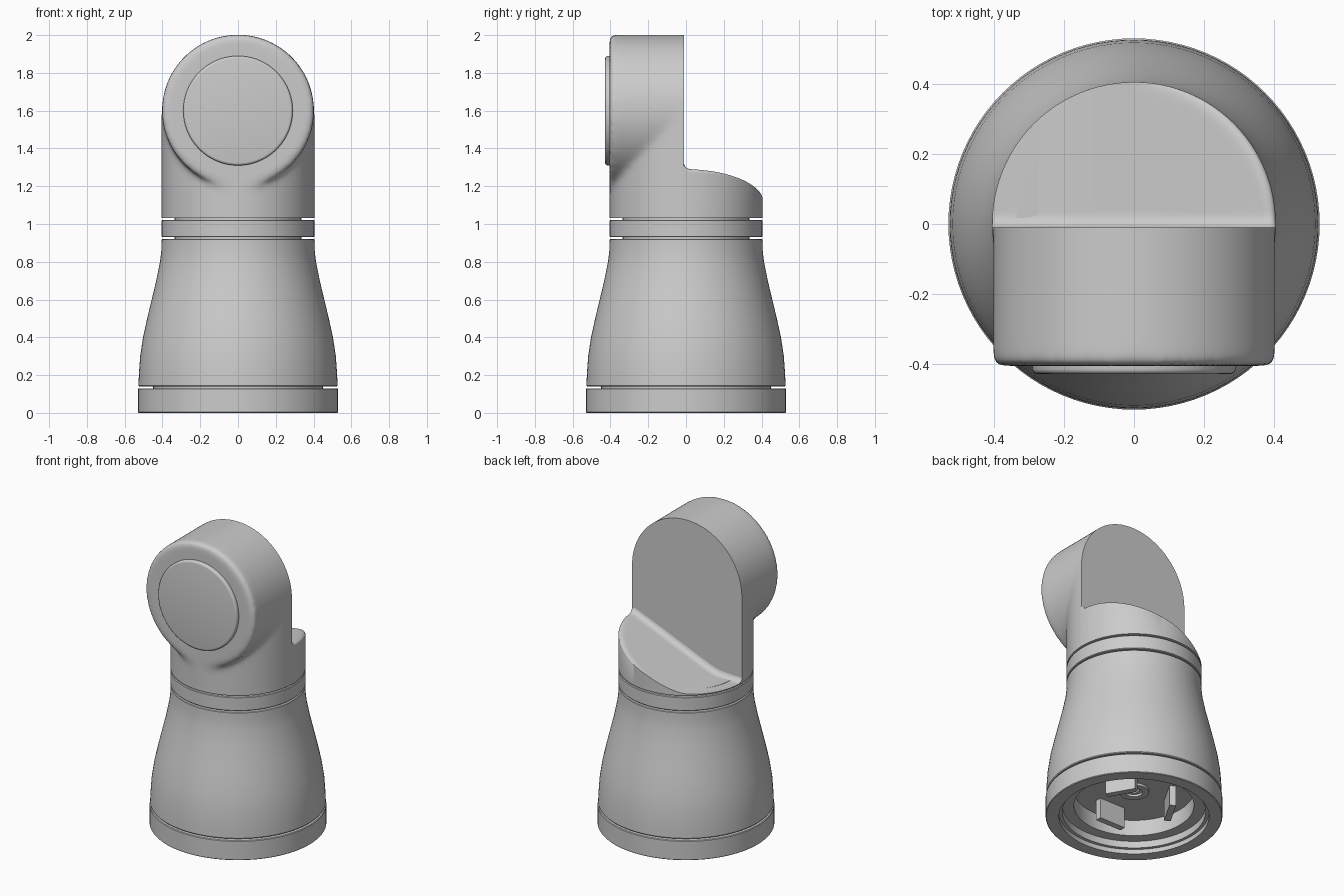
import bpy, bmesh
from math import sin, cos, pi, sqrt, radians
from mathutils import Matrix, Vector

if "Cube" in bpy.data.objects:
    bpy.data.objects.remove(bpy.data.objects["Cube"])


def finish(name, bm, angle=32):
    bmesh.ops.recalc_face_normals(bm, faces=bm.faces)
    me = bpy.data.meshes.new(name)
    bm.to_mesh(me)
    bm.free()
    me.shade_smooth()
    me.set_sharp_from_angle(angle=radians(angle))
    ob = bpy.data.objects.new(name, me)
    bpy.context.collection.objects.link(ob)
    return ob


def lathe(name, profile, seg=96):
    """Spin a closed (radius, z) outline round the z axis."""
    bm = bmesh.new()
    rings = [[bm.verts.new((r * cos(2 * pi * i / seg), r * sin(2 * pi * i / seg), z))
              for i in range(seg)] for r, z in profile]
    for a, b in zip(rings, rings[1:] + rings[:1]):
        for i in range(seg):
            j = (i + 1) % seg
            bm.faces.new((a[i], a[j], b[j], b[i]))
    bmesh.ops.remove_doubles(bm, verts=bm.verts, dist=1e-5)
    return finish(name, bm)


def cylinder(bm, r, depth, matrix, seg=128):
    bmesh.ops.create_cone(bm, cap_ends=True, segments=seg, radius1=r, radius2=r,
                          depth=depth, matrix=matrix)


FRONT = Matrix.Rotation(pi / 2, 4, 'X')

# Base ring with stepped inner lip
lathe("base_ring", [(.45, 0), (.526, 0), (.53, .004), (.53, .126), (.526, .13),
                    (.36, .13), (.36, .075), (.43, .075), (.43, .03), (.45, .03)])

# Flared lower shell
lathe("lower_shell", [(.36, .14), (.523, .14), (.527, .145), (.525, .2), (.518, .3),
                      (.503, .4), (.481, .5), (.457, .6), (.433, .7), (.413, .8),
                      (.406, .86), (.405, .917), (.401, .92), (.3, .92), (.3, .86), (.36, .3)])

# Collar between shell and head
lathe("collar_ring", [(.3, .93), (.401, .93), (.405, .934), (.405, 1.018), (.401, 1.022),
                      (.3, 1.022)])

# Recessed cores seen in the gaps
lathe("lower_gap_core", [(.36, .12), (.45, .12), (.45, .15), (.36, .15)])
lathe("upper_gap_core", [(0, .9), (.335, .9), (.335, 1.04), (0, 1.04)])

# Mounting plate and hub inside the base
lathe("mounting_plate", [(.03, .18), (.37, .18), (.37, .2), (.03, .2)])
lathe("mounting_hub", [(.05, .165), (.09, .165), (.09, .19), (.05, .19)], 32)

# Three brackets under the plate
for k in range(3):
    bm = bmesh.new()
    m = (Matrix.Rotation(radians(30 + 120 * k), 4, 'Z') @ Matrix.Translation((.22, 0, .115))
         @ Matrix.Diagonal((.04, .19, .14, 1)))
    bmesh.ops.create_cube(bm, size=1, matrix=m)
    finish("bracket_%d" % (k + 1), bm)

# Head: vertical post blended into a horizontal drum
bm = bmesh.new()
cylinder(bm, .402, .605, Matrix.Translation((0, -.1025, 1.6)) @ FRONT)
cylinder(bm, .405, .8, Matrix.Translation((0, 0, 1.2)))
blend = finish("head_blend", bm)
rm = blend.modifiers.new("remesh", 'REMESH')
rm.mode = 'VOXEL'
rm.voxel_size = .012
sm = blend.modifiers.new("smooth", 'SMOOTH')
sm.factor = .5
sm.iterations = 25
dg = bpy.context.evaluated_depsgraph_get()
bm = bmesh.new()
bm.from_object(blend, dg)
bpy.data.objects.remove(blend)
for co, no in (((0, -.01, 0), (0, 1, 0)), ((0, 0, 1.032), (0, 0, -1))):
    cut = bmesh.ops.bisect_plane(bm, geom=bm.verts[:] + bm.edges[:] + bm.faces[:], dist=1e-5,
                                 plane_co=Vector(co), plane_no=Vector(no), clear_outer=True)
    edges = [e for e in cut["geom_cut"] if isinstance(e, bmesh.types.BMEdge)]
    bmesh.ops.holes_fill(bm, edges=edges, sides=0)
finish("head", bm, 40)

# Round cover on the drum front
bm = bmesh.new()
cylinder(bm, .29, .05, Matrix.Translation((0, -.403, 1.6)) @ FRONT, 96)
rim = [e for e in bm.edges if all(v.co.y < -.42 for v in e.verts)]
bmesh.ops.bevel(bm, geom=rim, offset=.014, segments=4, profile=.5, affect='EDGES')
finish("front_cover", bm)

# Sloped shoulder behind the head, filleted against the flat wall
R, N = .405, 72
Y0 = -.012


def rounding(radius, d):
    """Height of a quarter-circle fillet at distance d from its edge."""
    d = min(max(d, 0), radius)
    return radius - sqrt(max(0, radius ** 2 - (radius - d) ** 2))


def shoulder_height(x, y):
    slope = .42 * x + 1.13
    z = .5 * (slope + 1.036 + sqrt((slope - 1.036) ** 2 + .0004))
    z += rounding(.04, y - Y0)
    d = R - sqrt(x * x + max(y, 0) ** 2)
    return z - rounding(.035, d) * max(x, 0) / R * .8


steps = [0, .012, .025, .045, .07, .1, .13, .2, .3, .4, .5, .6, .7, .8, .86, .9, .93, .95,
         .97, .985, .995, 1]
bm = bmesh.new()
cols = []
for i in range(N + 1):
    a = pi * i / N
    x, edge = R * cos(a), R * sin(a)
    pts = []
    for t in steps:
        y = Y0 + t * (edge - Y0)
        pts.append(bm.verts.new((x, y, shoulder_height(x, y))))
    pts.append(bm.verts.new((x, edge, 1.032)))
    pts.append(bm.verts.new((x, Y0, 1.032)))
    cols.append(pts)
for a, b in zip(cols, cols[1:]):
    for j in range(len(a) - 1):
        bm.faces.new((a[j], a[j + 1], b[j + 1], b[j]))
for end in (cols[0], cols[-1]):
    bm.faces.new(end)
finish("shoulder", bm, 40)
